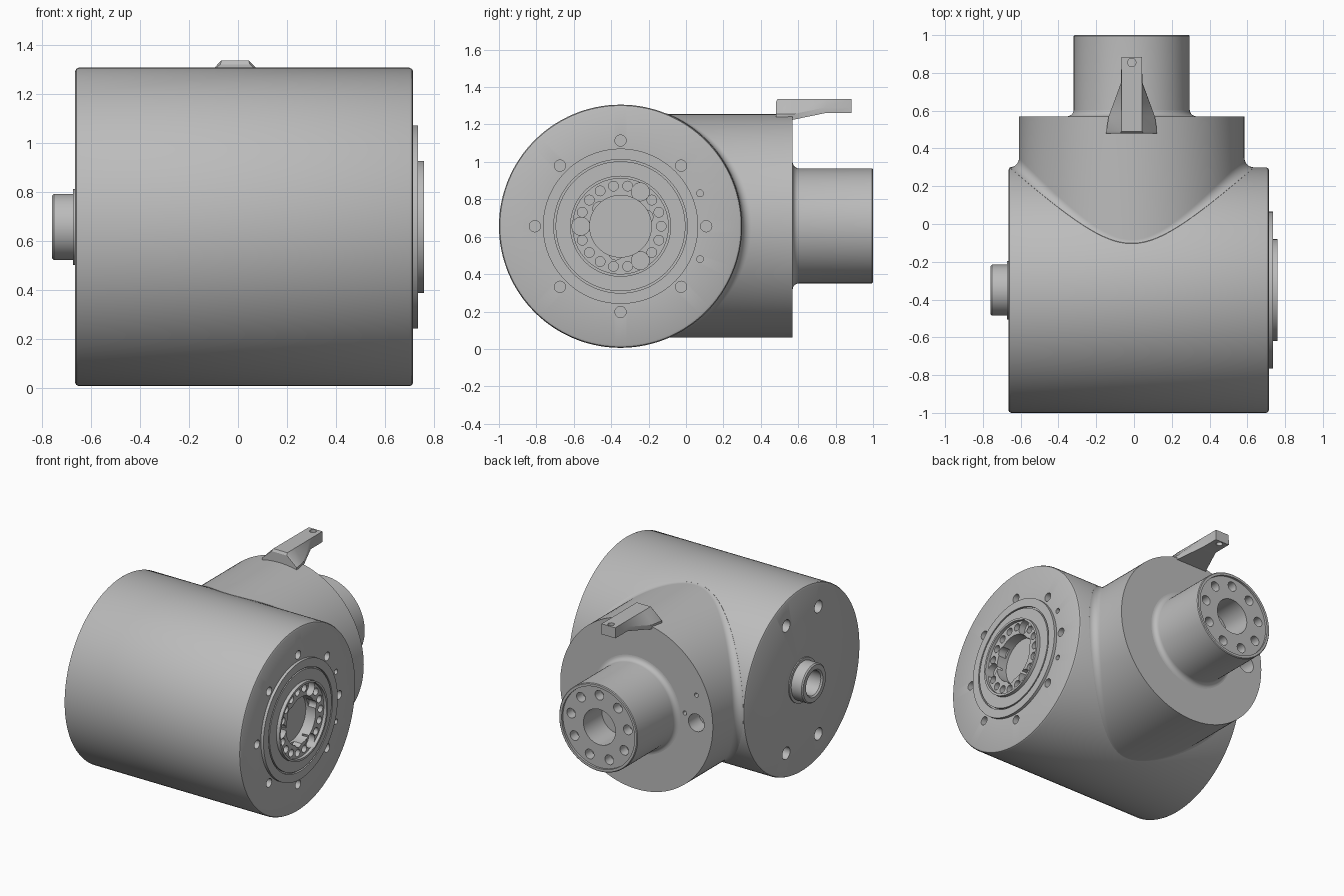
import bpy, bmesh
from math import sin, cos, pi, radians, sqrt
from mathutils import Matrix, Vector

if "Cube" in bpy.data.objects:
    bpy.data.objects.remove(bpy.data.objects["Cube"])

metal = bpy.data.materials.new("cast grey")
metal.use_nodes = True
metal.diffuse_color = (0.5, 0.5, 0.5, 1)
metal.node_tree.nodes["Principled BSDF"].inputs["Base Color"].default_value = (0.5, 0.5, 0.5, 1)

MAIN = Vector((0, -0.35, 0.656))      # centre of the large drum, axis along x
REAR = Vector((-0.012, 0, 0.658))     # axis of the branch and neck, along y
R_MAIN, R_REAR, FILLET = 0.65, 0.597, 0.05


def finish(name, bm):
    bmesh.ops.remove_doubles(bm, verts=bm.verts, dist=1e-5)
    bmesh.ops.recalc_face_normals(bm, faces=bm.faces)
    mesh = bpy.data.meshes.new(name)
    bm.to_mesh(mesh)
    bm.free()
    mesh.materials.append(metal)
    obj = bpy.data.objects.new(name, mesh)
    bpy.context.collection.objects.link(obj)
    return obj


def smooth(obj):
    bpy.ops.object.select_all(action='DESELECT')
    obj.select_set(True)
    bpy.context.view_layer.objects.active = obj
    bpy.ops.object.shade_smooth_by_angle(angle=radians(30))


def loft(name, rings):
    """Skin a list of closed rings and cap both ends."""
    bm = bmesh.new()
    rows = [[bm.verts.new(p) for p in ring] for ring in rings]
    n = len(rows[0])
    for a, b in zip(rows, rows[1:]):
        for i in range(n):
            j = (i + 1) % n
            bm.faces.new((a[i], a[j], b[j], b[i]))
    bm.faces.new(rows[0])
    bm.faces.new(rows[-1])
    return finish(name, bm)


def lathe(name, profile, axis, centre, n=128):
    """Revolve (position along axis, radius) pairs about x or y."""
    def point(d, r, t):
        u, v = r * cos(t), r * sin(t)
        return centre + Vector((d, u, v) if axis == 'X' else (u, d, v))
    return loft(name, [[point(d, r, 2 * pi * i / n) for i in range(n)] for d, r in profile])


def drill(obj, axis, holes):
    """Cut round holes given as (centre, radius, depth to each side)."""
    rot = Matrix.Rotation(pi / 2, 4, 'Y' if axis == 'X' else 'X')
    bm = bmesh.new()
    for c, r, depth in holes:
        bmesh.ops.create_cone(bm, cap_ends=True, segments=24, radius1=r, radius2=r,
                              depth=2 * depth, matrix=Matrix.Translation(c) @ rot)
    cutter = finish("hole_cutter", bm)
    cutter.hide_render = True
    mod = obj.modifiers.new("holes", 'BOOLEAN')
    mod.operation, mod.solver, mod.object = 'DIFFERENCE', 'EXACT', cutter
    mod.use_self = True
    bpy.context.view_layer.objects.active = obj
    bpy.ops.object.modifier_apply(modifier=mod.name)
    bpy.data.objects.remove(cutter)


def on_side(x, r, degrees):
    a = radians(degrees)
    return Vector((x, MAIN.y + r * cos(a), MAIN.z + r * sin(a)))


# Main drum: shaft stub on the right end, stepped output flange on the left end
drum = lathe("main_drum", [
    (-0.55, 0.001), (-0.55, 0.085), (-0.75, 0.085), (-0.76, 0.095), (-0.76, 0.127),
    (-0.752, 0.135), (-0.673, 0.135), (-0.673, 0.155), (-0.665, 0.155),
    (-0.665, 0.635), (-0.66, 0.645), (-0.65, R_MAIN),
    (0.70, R_MAIN), (0.71, 0.645), (0.715, 0.635),
    (0.715, 0.415), (0.735, 0.415), (0.735, 0.357), (0.72, 0.357), (0.72, 0.347),
    (0.735, 0.347), (0.735, 0.27), (0.76, 0.27), (0.76, 0.255), (0.738, 0.255),
    (0.738, 0.165), (0.66, 0.165), (0.66, 0.001)], 'X', MAIN)

holes = [(on_side(0.715, 0.458, 45 * i), 0.03, 0.05) for i in range(8)]
holes += [(on_side(0.715, 0.46, a), 0.018, 0.05) for a in (-22.5, 22.5)]
holes += [(on_side(0.738, 0.218, 20 * i), 0.026, 0.04) for i in range(18) if i % 9 not in (0, 3, 6) or i in (0, 6, 12)
          if i not in (3, 9, 15)]
holes += [(on_side(0.74, 0.212, a), 0.048, 0.05) for a in (60, 180, 300)]
holes += [(on_side(0.74, 0.145, a), 0.037, 0.06) for a in (20, 140, 260)]
holes += [(MAIN + Vector((-0.665, sy * 0.18, sz * 0.45)), 0.043, 0.06)
          for sy in (-1, 1) for sz in (-1, 1)]
drill(drum, 'X', holes)
smooth(drum)

# Rear branch: cylinder blended into the drum by a rolling-ball fillet
N, STEPS = 128, 8
angles = [2 * pi * i / N for i in range(N)]


def blend(t, k):
    ball = R_REAR + FILLET
    h = ball * sin(t)
    reach = sqrt((R_MAIN + FILLET) ** 2 - h * h)
    centre = Vector((REAR.x + ball * cos(t), MAIN.y + reach, REAR.z + h))
    to_rear = Vector((-cos(t), 0, -sin(t)))
    to_main = Vector((0, -reach, -h)).normalized()
    return centre + FILLET * to_rear.slerp(to_main, k / STEPS)


def circle(y, r):
    return [Vector((REAR.x + r * cos(t), y, REAR.z + r * sin(t))) for t in angles]


branch = loft("rear_branch", [circle(0.57, R_REAR)]
              + [[blend(t, k) for t in angles] for k in range(STEPS + 1)]
              + [circle(MAIN.y, 0.5)])
drill(branch, 'Y', [(Vector((-0.48, 0.57, 0.655)), 0.062, 0.12),
                    (Vector((-0.39, 0.57, 0.70)), 0.015, 0.04),
                    (Vector((-0.48, 0.57, 0.85)), 0.015, 0.04)])
smooth(branch)

# Neck with filleted root, raised rim, central bore and bolt circle
root = [(0.605 - 0.035 * sin(a), 0.342 - 0.035 * cos(a))
        for a in [pi / 2 * (1 - i / 6) for i in range(7)]]
neck = lathe("neck", [(0.50, 0.001), (0.50, 0.342)] + root + [
    (0.995, 0.307), (1.0, 0.302), (1.0, 0.285), (0.985, 0.285),
    (0.985, 0.125), (0.78, 0.125), (0.78, 0.001)], 'Y', REAR)
drill(neck, 'Y', [(REAR + Vector((0.225 * cos(a), 0.985, 0.225 * sin(a))), 0.034, 0.07)
                  for a in [radians(90 + 40 * i) for i in range(9)]])
smooth(neck)


# Bracket on top: trapezoid sections narrowing to a flat drilled tongue
def section(y, low, top, z_low, z_top):
    x = REAR.x
    return [Vector(p) for p in ((x - low, y, z_low), (x + low, y, z_low),
                                (x + low, y, z_low + 0.03), (x + top, y, z_top),
                                (x - top, y, z_top), (x - low, y, z_low + 0.03))]


bracket = loft("top_bracket", [
    section(0.48, 0.135, 0.06, 1.225, 1.32), section(0.49, 0.135, 0.055, 1.225, 1.336),
    section(0.57, 0.122, 0.055, 1.225, 1.336), section(0.75, 0.056, 0.054, 1.262, 1.336),
    section(0.885, 0.055, 0.054, 1.262, 1.336)])
bm = bmesh.new()
bmesh.ops.create_cone(bm, cap_ends=True, segments=24, radius1=0.022, radius2=0.022, depth=0.3,
                      matrix=Matrix.Translation((REAR.x, 0.855, 1.3)))
pin = finish("pin_cutter", bm)
pin.hide_render = True
mod = bracket.modifiers.new("pin_hole", 'BOOLEAN')
mod.operation, mod.solver, mod.object = 'DIFFERENCE', 'EXACT', pin
bpy.context.view_layer.objects.active = bracket
bpy.ops.object.modifier_apply(modifier=mod.name)
bpy.data.objects.remove(pin)
smooth(bracket)
